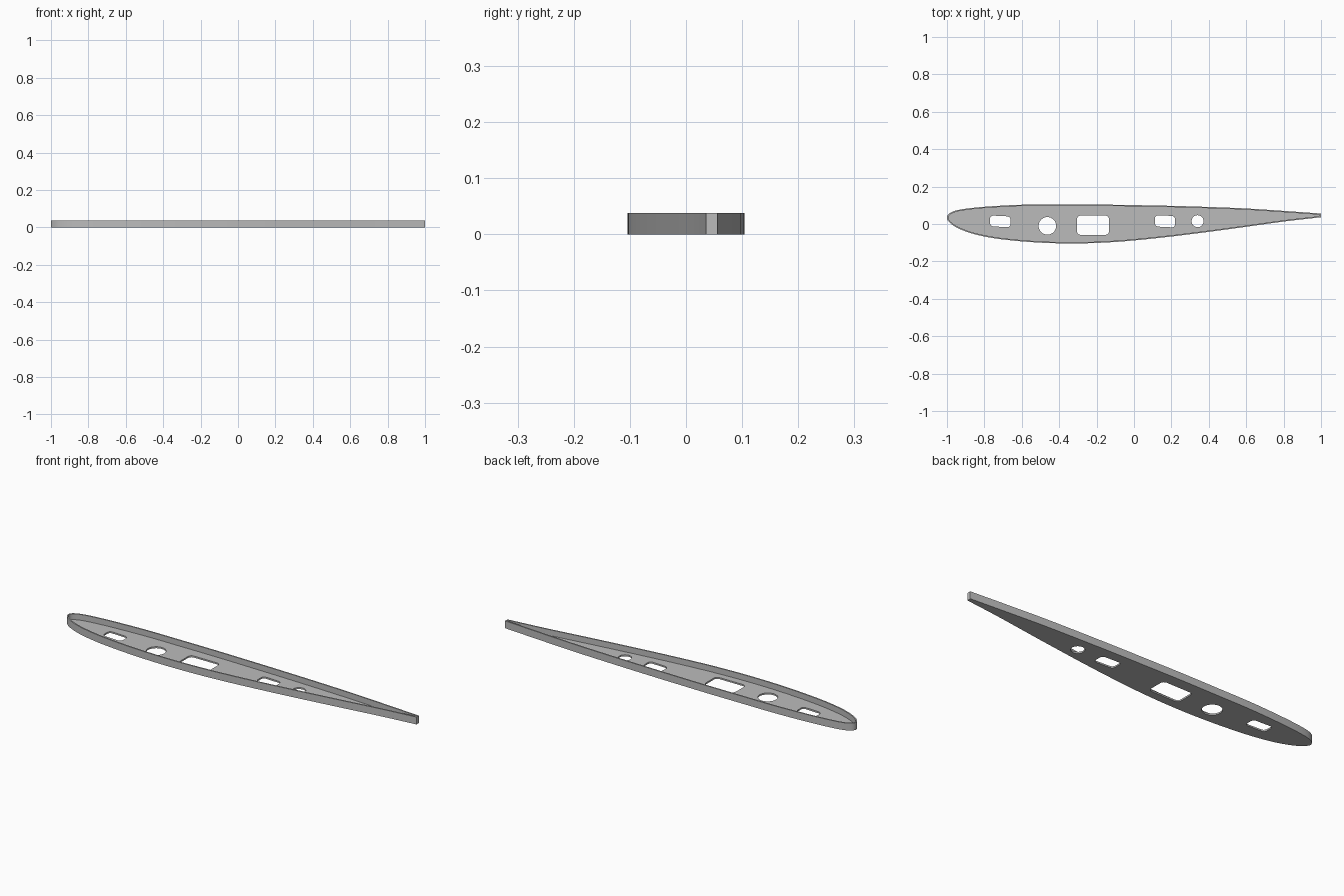
import bpy
import math
from mathutils import Vector
from mathutils.geometry import intersect_line_line_2d

HEIGHT = 0.038
WEB = 0.008
WALL = 0.007

cube = bpy.data.objects.get("Cube")
if cube:
    bpy.data.objects.remove(cube, do_unlink=True)

metal = bpy.data.materials.new("plain grey")
metal.use_nodes = True
grey = (0.5, 0.5, 0.5, 1)
metal.diffuse_color = grey
metal.node_tree.nodes["Principled BSDF"].inputs["Base Color"].default_value = grey


def smooth_path(pts, steps=4):
    """Catmull-Rom curve through the points, ends included."""
    p = [Vector(q) for q in pts]
    p = [2 * p[0] - p[1]] + p + [2 * p[-1] - p[-2]]
    out = []
    for a, b, c, d in zip(p, p[1:], p[2:], p[3:]):
        for i in range(steps):
            t = i / steps
            out.append(b + (c - a) * t / 2 + (2 * a - 5 * b + 4 * c - d) * t * t / 2
                       + (3 * b - a - 3 * c + d) * t ** 3 / 2)
    return out + [p[-2]]


def inset(loop, dist):
    """Mitred inward offset of an anticlockwise loop."""
    out = []
    for i, b in enumerate(loop):
        a, c = loop[i - 1], loop[(i + 1) % len(loop)]
        u, v = (b - a).normalized(), (c - b).normalized()
        n, m = Vector((-u.y, u.x)), Vector((-v.y, v.x))
        out.append(b + (n + m) * dist / (1 + n.dot(m)))
    return out


def rounded_hole(x0, x1, y0, y1, r, slant=0.0, steps=6):
    """Rounded rectangle whose top and bottom edges fall towards +x."""
    mid = (x0 + x1) / 2
    corners = [(x1 - r, y1 - r), (x0 + r, y1 - r), (x0 + r, y0 + r), (x1 - r, y0 + r)]
    loop = []
    for k, (cx, cy) in enumerate(corners):
        for i in range(steps + 1):
            a = math.pi / 2 * (k + i / steps)
            x, y = cx + r * math.cos(a), cy + r * math.sin(a)
            loop.append(Vector((x, y - slant * (x - mid))))
    return loop


def round_hole(x, y, r, sides=32):
    return [Vector((x + r * math.cos(math.tau * i / sides),
                    y + r * math.sin(math.tau * i / sides))) for i in range(sides)]


def plate(name, loops, thickness):
    """Filled flat shape with holes, standing on the ground."""
    curve = bpy.data.curves.new(name, "CURVE")
    curve.dimensions = "2D"
    curve.fill_mode = "BOTH"
    curve.extrude = thickness / 2
    for loop in loops:
        spline = curve.splines.new("POLY")
        spline.points.add(len(loop) - 1)
        for point, co in zip(spline.points, loop):
            point.co = (co.x, co.y, 0, 1)
        spline.use_cyclic_u = True
    curve.materials.append(metal)
    obj = bpy.data.objects.new(name, curve)
    bpy.context.collection.objects.link(obj)
    obj.location.z = thickness / 2
    bpy.ops.object.select_all(action="DESELECT")
    obj.select_set(True)
    bpy.context.view_layer.objects.active = obj
    bpy.ops.object.convert(target="MESH")
    bpy.ops.object.mode_set(mode="EDIT")
    bpy.ops.mesh.select_all(action="SELECT")
    bpy.ops.mesh.remove_doubles(threshold=0.00005)
    bpy.ops.mesh.normals_make_consistent(inside=False)
    bpy.ops.object.mode_set(mode="OBJECT")
    bpy.ops.object.shade_smooth_by_angle(angle=math.radians(30))
    return bpy.context.object


# Aerofoil outline, anticlockwise from the upper tail round the nose
outline = smooth_path([
    (1, 0.056), (0.8, 0.07), (0.6, 0.083), (0.4, 0.091), (0.2, 0.097), (0, 0.101),
    (-0.2, 0.104), (-0.4, 0.104), (-0.6, 0.103), (-0.8, 0.092), (-0.93, 0.077),
    (-0.983, 0.059), (-1, 0.036), (-0.99, 0.012), (-0.95, -0.018), (-0.87, -0.05),
    (-0.75, -0.076), (-0.6, -0.093), (-0.45, -0.102), (-0.3, -0.104), (-0.15, -0.099),
    (0, -0.088), (0.2, -0.067), (0.4, -0.042), (0.6, -0.015), (0.8, 0.013), (1, 0.036)])
inner = inset(outline, WALL)

# Lightening holes and spar slots
holes = [
    rounded_hole(-0.77, -0.66, -0.015, 0.043, 0.018, 0.05),
    round_hole(-0.463, -0.01, 0.047),
    rounded_hole(-0.305, -0.133, -0.058, 0.045, 0.02),
    rounded_hole(0.112, 0.22, -0.016, 0.045, 0.018, 0.05),
    round_hole(0.34, 0.015, 0.032),
]

plate("rim_wall", [outline, inner], HEIGHT)
plate("web_plate", [inner] + holes, WEB)
